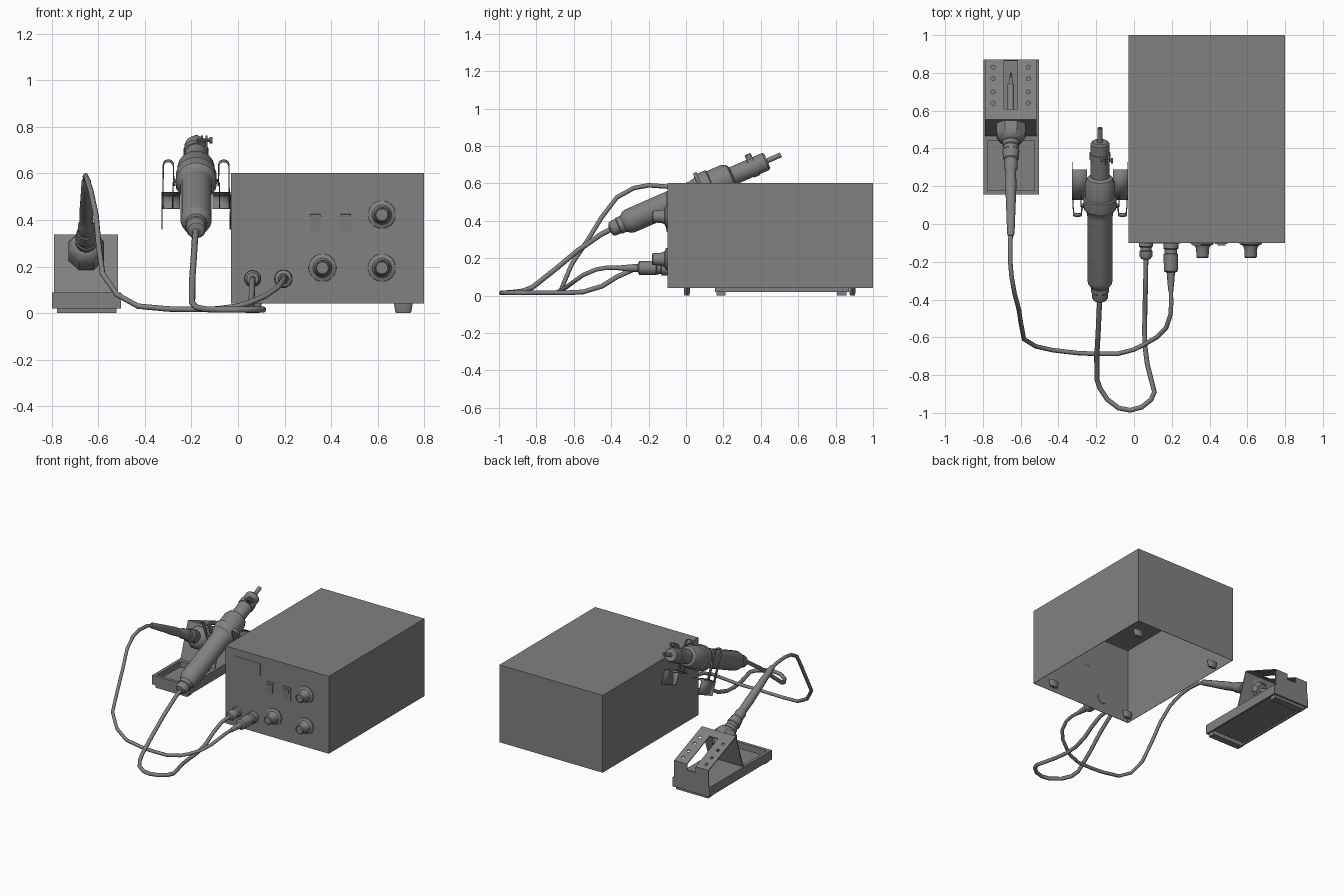
import bpy, bmesh
from math import sin, cos, pi
from mathutils import Matrix, Vector

if "Cube" in bpy.data.objects:
    bpy.data.objects.remove(bpy.data.objects["Cube"])

GREY = bpy.data.materials.new("dark_grey")
GREY.diffuse_color = (.22, .22, .22, 1)
GREY.use_nodes = True
GREY.node_tree.nodes["Principled BSDF"].inputs["Base Color"].default_value = GREY.diffuse_color


def frame(origin, d):
    """Local z runs along d, local x stays on world x."""
    z = Vector(d).normalized()
    x = Vector((1, 0, 0))
    y = z.cross(x)
    m = Matrix((x, y, z)).transposed().to_4x4()
    m.translation = Vector(origin)
    return m


def finish(name, bm, m=Matrix()):
    bmesh.ops.recalc_face_normals(bm, faces=bm.faces)
    me = bpy.data.meshes.new(name)
    bm.to_mesh(me)
    bm.free()
    me.transform(m)
    me.materials.append(GREY)
    ob = bpy.data.objects.new(name, me)
    bpy.context.collection.objects.link(ob)
    return ob


def revolve(name, profile, m, segs=20, sx=1, sy=1):
    """Turn (radius, height) points round local z, capped at both ends."""
    bm = bmesh.new()
    rings = []
    for r, h in profile:
        angles = [2 * pi * (i + .5) / segs for i in range(segs)]
        rings.append([bm.verts.new((r * cos(a) * sx, r * sin(a) * sy, h)) for a in angles])
    for a, b in zip(rings, rings[1:]):
        for i in range(segs):
            j = (i + 1) % segs
            bm.faces.new((a[i], a[j], b[j], b[i]))
    bm.faces.new(rings[0])
    bm.faces.new(rings[-1])
    return finish(name, bm, m)


def box(name, lo, hi, m=Matrix(), open_bottom=False):
    lo, hi = Vector(lo), Vector(hi)
    bm = bmesh.new()
    bmesh.ops.create_cube(bm, size=1)
    for v in bm.verts:
        v.co = [(lo[i] + hi[i]) / 2 + v.co[i] * (hi[i] - lo[i]) for i in range(3)]
    bmesh.ops.recalc_face_normals(bm, faces=bm.faces)
    if open_bottom:
        bmesh.ops.delete(bm, geom=[f for f in bm.faces if f.normal.z < -.9], context='FACES')
    return finish(name, bm, m)


def strip(name, pts, z0, z1, m, thick=.005):
    """Bent sheet: a local xy polyline extruded along local z."""
    bm = bmesh.new()
    a = [bm.verts.new((x, y, z0)) for x, y in pts]
    b = [bm.verts.new((x, y, z1)) for x, y in pts]
    for i in range(len(pts) - 1):
        bm.faces.new((a[i], a[i + 1], b[i + 1], b[i]))
    ob = finish(name, bm, m)
    mod = ob.modifiers.new("thickness", 'SOLIDIFY')
    mod.thickness, mod.offset = thick, 0
    return ob


def cable(name, pts, r):
    cu = bpy.data.curves.new(name, 'CURVE')
    cu.dimensions = '3D'
    cu.bevel_depth, cu.bevel_resolution, cu.use_fill_caps = r, 2, True
    cu.materials.append(GREY)
    sp = cu.splines.new('POLY')
    sp.points.add(len(pts) - 1)
    for p, co in zip(sp.points, pts):
        p.co = (*co, 1)
    bpy.context.collection.objects.link(bpy.data.objects.new(name, cu))


def cut(ob, cutters):
    for c in cutters:
        mod = ob.modifiers.new("cut", 'BOOLEAN')
        mod.operation, mod.solver, mod.object = 'DIFFERENCE', 'EXACT', c
    bpy.context.view_layer.objects.active = ob
    for mod in list(ob.modifiers):
        bpy.ops.object.modifier_apply(modifier=mod.name)
    for c in cutters:
        bpy.data.objects.remove(c)


# Station housing: flat sheet shell open underneath
case = box("station_case", (-.03, -.10, .041), (.8, 1, .603), open_bottom=True)
sol = case.modifiers.new("thickness", 'SOLIDIFY')
sol.thickness = .004
for x in (.062, .71):
    for y in (.005, .89):
        revolve("station_foot", [(.03, 0), (.035, .006), (.042, .046)],
                frame((x, y, 0), (0, 0, 1)), 16, 1, .42)

# Front panel: display, knobs, rocker switches
box("display_window", (.05, -.103, .46), (.25, -.098, .55))
for x, z in ((.618, .423), (.363, .195), (.618, .195)):
    revolve("knob", [(.06, -.002), (.059, .007), (.042, .015), (.035, .03), (.032, .076),
                     (.027, .081), (.025, .078), (.018, .078)], frame((x, -.1, z), (0, -1, 0)), 24)
for x in (.332, .463):
    box("switch_bezel", (x - .033, -.105, .341), (x + .033, -.098, .438))
    tilt = Matrix.Translation((x, -.104, .389)) @ Matrix.Rotation(.1, 4, 'X')
    box("switch_rocker", (-.022, -.005, -.036), (.022, .004, .036), tilt)

# Cable sockets and strain reliefs
revolve("air_hose_socket", [(.037, 0), (.037, .02), (.03, .024), (.03, .04), (.035, .045),
                            (.035, .07), (.025, .085), (.014, .088)],
        frame((.063, -.1, .148), (0, -1, 0)))
revolve("iron_plug", [(.04, -.006), (.04, .03), (.033, .035), (.033, .055), (.039, .06),
                      (.037, .15), (.022, .158), (.019, .2), (.013, .26)],
        frame((.195, -.1, .148), (0, -1, 0)))

# Hot air handpiece
H = frame((-.18, -.39, .36), (0, .916, .401))
revolve("hot_air_handle", [(.018, -.02), (.036, -.012), (.042, 0), (.042, .03), (.047, .034),
                           (.047, .06), (.062, .08), (.067, .1), (.067, .47), (.072, .5),
                           (.086, .515), (.088, .53), (.088, .575), (.08, .58), (.08, .66),
                           (.068, .69), (.05, .70)], H, 20)
revolve("hot_air_barrel", [(.05, .69), (.05, .89), (.042, .9)], H)
revolve("hot_air_nozzle", [(.014, .89), (.014, .98), (.009, .98), (.009, .9)], H, 12)
revolve("nozzle_clamp", [(.05, .80), (.055, .80), (.055, .835), (.05, .835)], H)
for dx in (.025, .045):
    box("clamp_lug", (dx - .005, -.075, .80), (dx + .005, -.03, .835), H)
S = H @ Matrix.Translation((.008, -.06, .817)) @ Matrix.Rotation(pi / 2, 4, 'Y')
revolve("clamp_screw", [(.007, -.005), (.007, .05), (.015, .05), (.015, .062)], S, 10)

# Handpiece hanger: side flaps, shelves, hooks and cradle
for s in (-1, 1):
    strip("hanger_shelf", [(s * .147, .223), (s * .147, .126), (s * .07, .126)], .51, .685, H)
    hook = [(s * .143, .126), (s * .141, -.06)]
    hook += [(s * (.119 + .022 * cos(a * pi / 6)), -.073 - .022 * sin(a * pi / 6)) for a in range(7)]
    hook += [(s * .097, -.03), (s * .094, .02)]
    strip("hanger_hook", hook, .508, .528, H)
arc = [(.09 * cos(a * pi / 8), .09 * sin(a * pi / 8)) for a in range(9)]
strip("hanger_cradle", [(.1, .126), (.1, .02)] + arc + [(-.1, .02), (-.1, .126)], .515, .54, H)

# Iron stand base with sponge tray and hollow underside
base = box("stand_base", (-.798, .155, .02), (-.503, .872, .088))
cut(base, [box("tray_cutter", (-.775, .178, .045), (-.527, .44, .2)),
           box("under_cutter", (-.785, .17, 0), (-.516, .857, .03))])
for y in (.162, .808):
    box("stand_foot", (-.778, y, 0), (-.522, y + .05, .032))

# Iron holder: folded sheet with slot and vent holes
P = Matrix(((0, 0, 1, 0), (1, 0, 0, 0), (0, 1, 0, 0), (0, 0, 0, 1)))
holder = strip("iron_holder", [(.868, .085), (.868, .21), (.555, .335), (.47, .085)], -.79, -.515, P, .008)
cutters = [box("slot_cutter", (-.687, .61, .17), (-.617, .9, .4))]
for x in (-.746, -.559):
    for y in (.83, .77, .70, .64):
        cutters.append(revolve("hole_cutter", [(.011, .15), (.011, .4)], frame((x, y, 0), (0, 0, 1)), 10))
cut(holder, cutters)

# Soldering iron resting in its octagonal guide
I = frame((-.652, .80, .10), (0, -.877, .48))
revolve("iron_guide", [(.045, .27), (.06, .31), (.083, .32), (.083, .375), (.062, .41), (.046, .42)], I, 8)
revolve("iron_tip", [(.002, 0), (.011, .06), (.013, .07), (.018, .075), (.018, .28)], I, 12)
revolve("iron_handle", [(.03, .38), (.046, .41), (.046, .44), (.041, .445), (.041, .465), (.046, .47),
                        (.04, .52), (.035, .525), (.037, .57), (.028, .59), (.03, .68),
                        (.025, .82), (.02, .97), (.014, .985)], I, 16)

# Cables
cable("iron_cable", [(-.652, -.04, .56), (-.655, -.1, .583), (-.655, -.2, .59), (-.648, -.28, .575),
                     (-.632, -.37, .525), (-.61, -.45, .42), (-.598, -.53, .29), (-.582, -.61, .17),
                     (-.52, -.648, .08), (-.43, -.668, .03), (-.3, -.683, .018), (-.2, -.688, .016),
                     (-.09, -.688, .018), (0, -.665, .03), (.05, -.64, .045), (.12, -.6, .075),
                     (.17, -.55, .11), (.193, -.48, .14), (.197, -.42, .15), (.195, -.34, .148)], .012)
cable("air_hose", [(-.18, -.39, .36), (-.184, -.45, .33), (-.19, -.58, .24), (-.197, -.7, .14),
                   (-.197, -.82, .045), (-.18, -.87, .025), (-.14, -.93, .017), (-.08, -.975, .015),
                   (-.02, -.986, .015), (.04, -.97, .015), (.09, -.93, .015), (.108, -.89, .015),
                   (.09, -.82, .015), (.07, -.74, .015), (.057, -.64, .015), (.056, -.55, .02),
                   (.058, -.45, .05), (.06, -.37, .1), (.062, -.28, .14), (.063, -.18, .148)], .0135)

# Smooth round parts, keep creases
bpy.ops.object.select_all(action='DESELECT')
for ob in bpy.context.collection.objects:
    if ob.type == 'MESH' and ob != case:
        ob.select_set(True)
        bpy.context.view_layer.objects.active = ob
bpy.ops.object.shade_smooth_by_angle(angle=.6)
